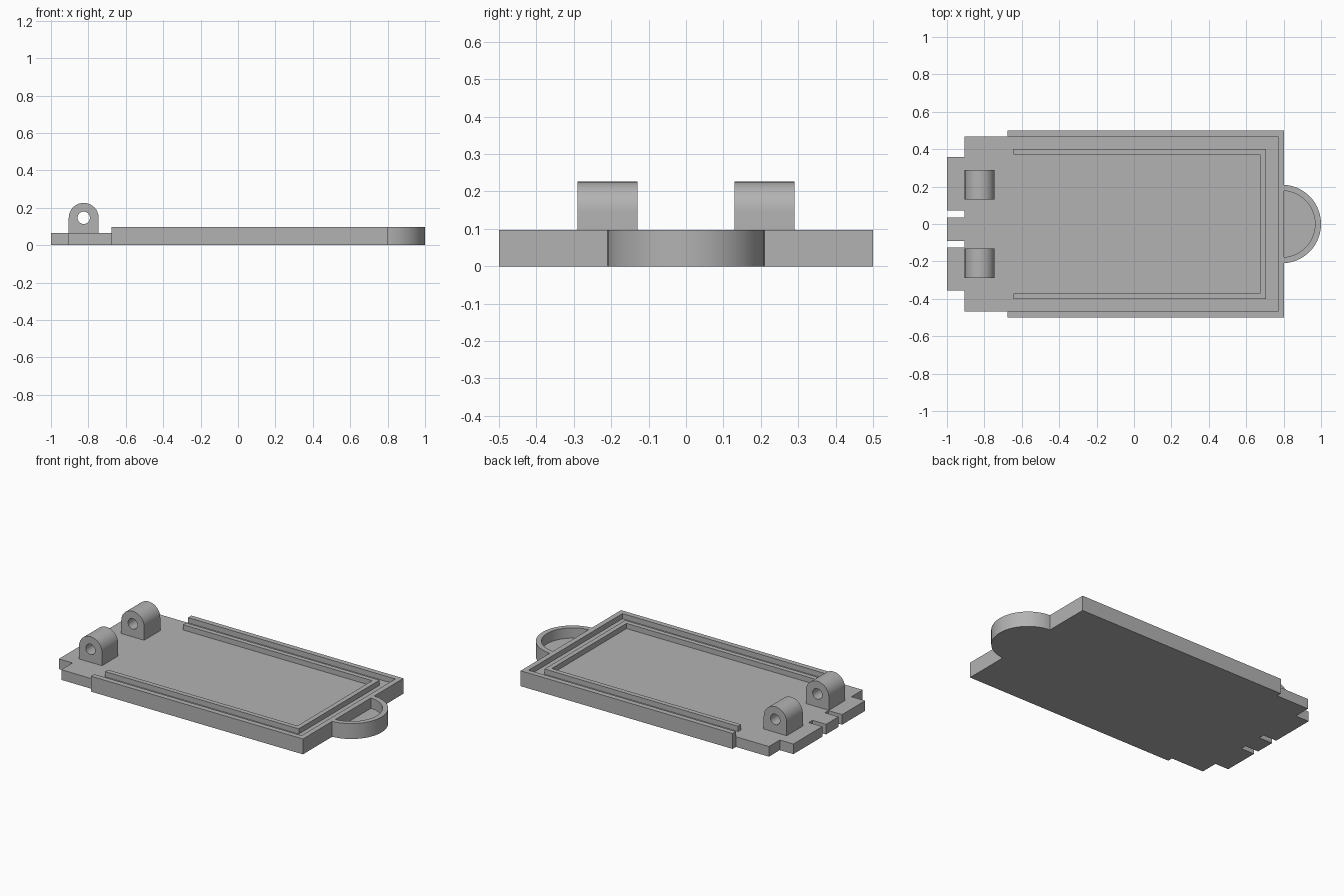
import bpy, bmesh, math
from mathutils import Vector

if "Cube" in bpy.data.objects:
    bpy.data.objects.remove(bpy.data.objects["Cube"])

BASE_H, RIM_H, POCKET_H = 0.064, 0.097, 0.032

grey = bpy.data.materials.new("grey")
grey.diffuse_color = (0.45, 0.45, 0.45, 1)
grey.use_nodes = True
grey.node_tree.nodes["Principled BSDF"].inputs["Base Color"].default_value = grey.diffuse_color


def prism(name, loops, lo, hi, axis="z"):
    """Extrude a closed outline (later loops are holes) along z or y."""
    def place(a, b, d):
        return (a, b, d) if axis == "z" else (a, d, b)
    bm = bmesh.new()
    edges = []
    for loop in loops:
        vs = [bm.verts.new(place(a, b, lo)) for a, b in loop]
        edges += [bm.edges.new((v, vs[i - 1])) for i, v in enumerate(vs)]
    bmesh.ops.triangle_fill(bm, edges=edges, use_beauty=True)
    ext = bmesh.ops.extrude_face_region(bm, geom=bm.faces[:], use_keep_orig=True)
    moved = [g for g in ext["geom"] if isinstance(g, bmesh.types.BMVert)]
    bmesh.ops.translate(bm, verts=moved, vec=Vector(place(0, 0, hi - lo)))
    bmesh.ops.recalc_face_normals(bm, faces=bm.faces[:])
    me = bpy.data.meshes.new(name)
    bm.to_mesh(me)
    bm.free()
    me.materials.append(grey)
    me.shade_smooth()
    me.set_sharp_from_angle(angle=math.radians(30))
    ob = bpy.data.objects.new(name, me)
    bpy.context.collection.objects.link(ob)
    return ob


def arc(cx, cy, r, a0, a1, n):
    return [(cx + r * math.cos(a0 + (a1 - a0) * i / n),
             cy + r * math.sin(a0 + (a1 - a0) * i / n)) for i in range(n + 1)]


def u_shape(x0, x1, y, w):
    """U outline open towards -x."""
    return [(x0, -y), (x1, -y), (x1, y), (x0, y),
            (x0, y - w), (x1 - w, y - w), (x1 - w, w - y), (x0, w - y)]


# Base plate with tabs on its left end
TAB, EDGE, END = -1.0, -0.905, 0.772
outline = [(END, -0.467), (END, 0.467), (EDGE, 0.467)]
for top, bottom in ((0.359, 0.071), (0.034, -0.09), (-0.126, -0.355)):
    outline += [(EDGE, top), (TAB, top), (TAB, bottom), (EDGE, bottom)]
outline.append((EDGE, -0.467))
prism("base_plate", [outline], 0, BASE_H)

# Outer rim and inner ridge
prism("outer_rim", [u_shape(-0.675, 0.803, 0.5, 0.033)], 0, RIM_H)
prism("inner_ridge", [u_shape(-0.645, 0.705, 0.402, 0.03)], BASE_H - 0.004, RIM_H)

# Rounded pull handle with a shallow floor
def handle_arc(r):
    a = math.acos((0.803 - 0.79) / r)
    return arc(0.79, 0, r, -a, a, 40)

prism("handle_wall", [handle_arc(0.21) + handle_arc(0.178)[::-1]], 0, RIM_H)
prism("handle_floor", [handle_arc(0.179)], 0, POCKET_H)

# Hinge lugs with pin holes
LX, LZ, LR = -0.825, 0.146, 0.08
lug = [(LX - LR, BASE_H - 0.004), (LX + LR, BASE_H - 0.004)] + arc(LX, LZ, LR, 0, math.pi, 24)
hole = arc(LX, LZ, 0.033, 0, 2 * math.pi, 32)[:-1]
for side, y0 in (("front", -0.29), ("back", 0.13)):
    prism("hinge_lug_" + side, [lug, hole], y0, y0 + 0.16, axis="y")
